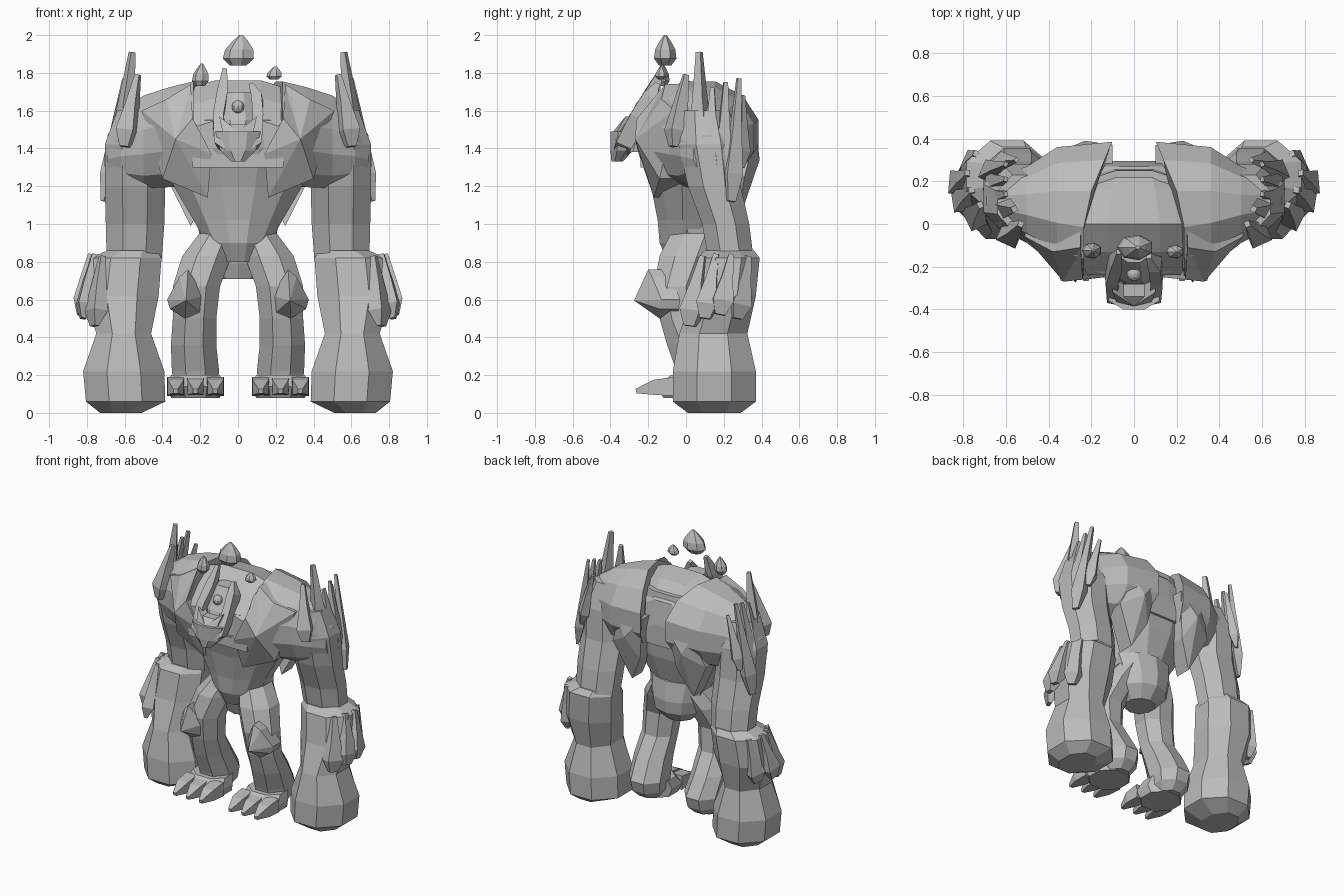
import bpy, bmesh, math
from mathutils import Vector

stone = bpy.data.materials.new("grey stone")
stone.diffuse_color = (0.5, 0.5, 0.5, 1)


def finish(name, bm, side=1):
    """Optionally mirror across x, fix normals and make the object."""
    for v in bm.verts:
        v.co.x *= side
    bmesh.ops.recalc_face_normals(bm, faces=bm.faces)
    me = bpy.data.meshes.new(name)
    bm.to_mesh(me)
    bm.free()
    me.materials.append(stone)
    ob = bpy.data.objects.new(name, me)
    bpy.context.collection.objects.link(ob)
    return ob


def skin(name, rings, side=1):
    """Join rings of points into a closed solid."""
    bm = bmesh.new()
    rows = [[bm.verts.new(p) for p in ring] for ring in rings]
    n = len(rows[0])
    for a, b in zip(rows, rows[1:]):
        for i in range(n):
            j = (i + 1) % n
            bm.faces.new((a[i], a[j], b[j], b[i]))
    bm.faces.new(rows[0])
    bm.faces.new(rows[-1])
    return finish(name, bm, side)


def circle(n):
    k = 1 / math.cos(math.pi / n)
    return [(k * math.cos(math.tau * (i + .5) / n), k * math.sin(math.tau * (i + .5) / n))
            for i in range(n)]


def loft(name, sections, n=8, side=1):
    """Horizontal sections: x, y, z, half width, half depth."""
    return skin(name, [[(x + rx * c, y + ry * s, z) for c, s in circle(n)]
                       for x, y, z, rx, ry in sections], side)


def sweep(name, path, sizes, n=4, side=1, ref=(0, 1, 0)):
    """Sections square to a path, each with two half sizes."""
    pts = [Vector(p) for p in path]
    rings = []
    for i, p in enumerate(pts):
        t = (pts[min(i + 1, len(pts) - 1)] - pts[max(i - 1, 0)]).normalized()
        u = t.cross(Vector(ref)).normalized()
        w = u.cross(t)
        a, b = sizes[i]
        rings.append([p + u * a * c + w * b * s for c, s in circle(n)])
    return skin(name, rings, side)


def plate(name, outline, apex, back, side=1):
    """Faceted armour plate with a raised point and a thickness."""
    bm = bmesh.new()
    f = [bm.verts.new(p) for p in outline]
    b = [bm.verts.new(Vector(p) + Vector(back)) for p in outline]
    top = bm.verts.new(apex)
    n = len(f)
    for i in range(n):
        j = (i + 1) % n
        bm.faces.new((f[i], f[j], top))
        bm.faces.new((f[i], b[i], b[j], f[j]))
    bm.faces.new(b)
    return finish(name, bm, side)


def shard(name, top, low, w, d, side):
    """Long slab of stone lying against the arm."""
    a, b = Vector(top), Vector(low)
    out = Vector((b.x - .5, b.y - .15, 0))
    path = [a, a.lerp(b, .4), a.lerp(b, .78), b]
    sweep(name, path, [(w * .25, d * .3), (w * .55, d * .7), (w, d), (w * .5, d * .3)], 4, side, out)


# Torso, hips and the arched strip over the spine
loft("torso", [(0, .05, .8, .13, .14), (0, .03, .9, .17, .17),
               (0, .03, 1.02, .235, .18), (0, .04, 1.2, .34, .225), (0, .02, 1.4, .42, .27),
               (0, .01, 1.55, .42, .255), (0, .07, 1.67, .32, .18)], 12)
loft("hips", [(0, .06, .71, .1, .1), (0, .08, .79, .17, .15), (0, .08, .88, .19, .16),
              (0, .05, 1.02, .22, .17)], 10)
skin("spine_strip", [[(-w, y, 1.3), (-w, y, z - .05), (-w / 2, y, z - .012), (w / 2, y, z - .012),
                      (w, y, z - .05), (w, y, 1.3)]
                     for y, z, w in ((-.24, 1.56, .24), (-.13, 1.68, .245), (.0, 1.772, .245),
                                     (.16, 1.74, .2), (.27, 1.63, .14), (.295, 1.46, .12))])

for side, tag in ((1, "right"), (-1, "left")):
    # Shoulder caps, inner rims closing toward the spine at the back
    caps = [(.235, .07, 1.475, .315, .28), (.36, .08, 1.46, .28, .265), (.5, .09, 1.435, .18, .245),
            (.62, .10, 1.41, .13, .19), (.69, .11, 1.37, .07, .1)]
    skin(tag + "_shoulder_cap",
         [[(x - (.42 * ry * max(c, 0) if x < .3 else 0), y + ry * c, z + rz * s)
           for c, s in circle(12)] for x, y, z, ry, rz in caps], side)

    # Chest and back armour
    plate(tag + "_chest_plate", [(.25, -.11, 1.74), (.38, -.13, 1.66), (.51, -.06, 1.6),
                                 (.4, -.14, 1.24), (.16, -.17, 1.14), (.14, -.25, 1.37),
                                 (.24, -.26, 1.56)],
          (.33, -.27, 1.45), (0, .13, 0), side)
    plate(tag + "_back_flap", [(.1, .37, 1.5), (.3, .36, 1.45), (.38, .31, 1.25),
                               (.25, .27, .99), (.15, .32, 1.18)],
          (.23, .39, 1.34), (0, -.12, 0), side)

    # Arm
    loft(tag + "_upper_arm", [(.52, .10, 1.6, .12, .13), (.55, .12, 1.42, .155, .16),
                              (.545, .15, 1.2, .16, .14), (.545, .21, 1.0, .155, .125),
                              (.55, .24, .8, .145, .12)], 8, side)
    loft(tag + "_forearm", [(.56, .23, .86, .13, .13), (.595, .225, .82, .19, .165),
                            (.615, .2, .62, .195, .17), (.605, .145, .42, .145, .18),
                            (.605, .15, .22, .215, .22), (.595, .15, .06, .21, .22),
                            (.62, .15, 0, .11, .14)], 8, side)

    # Stone shards on the shoulder and the forearm
    for top, low, w, d in [((.56, .07, 1.91), (.635, .08, 1.28), .055, .045),
                           ((.53, 0, 1.79), (.6, -.07, 1.41), .05, .045),
                           ((.6, .14, 1.72), (.69, .13, 1.28), .045, .03),
                           ((.6, .21, 1.75), (.69, .19, 1.25), .045, .03),
                           ((.6, .28, 1.77), (.71, .24, 1.12), .045, .03),
                           ((.55, .3, 1.68), (.65, .29, 1.3), .04, .03)]:
        shard(tag + "_shoulder_shard", top, low, w, d, side)
    for top, low, w, d in [((.72, .09, .83), (.76, .02, .46), .06, .04),
                           ((.76, .16, .84), (.82, .1, .5), .055, .045),
                           ((.78, .24, .84), (.84, .18, .52), .055, .04),
                           ((.74, .33, .83), (.77, .27, .5), .055, .04)]:
        shard(tag + "_forearm_shard", top, low, w, d, side)

    # Leg, bent forward at the knee and back at the heel
    loft(tag + "_leg", [(.105, .05, .95, .1, .13), (.165, .0, .83, .13, .14),
                        (.22, -.05, .67, .125, .12), (.23, -.03, .5, .115, .11),
                        (.235, .035, .36, .12, .135), (.225, .1, .22, .125, .15),
                        (.225, .1, .14, .115, .13), (.225, .08, .085, .08, .09)], 8, side)
    plate(tag + "_knee_guard", [(.265, -.2, .76), (.31, -.18, .72), (.375, -.13, .6), (.36, -.14, .55),
                                (.28, -.14, .5), (.2, -.14, .53), (.18, -.14, .62)],
          (.275, -.275, .595), (0, .1, 0), side)
    loft(tag + "_foot", [(.225, .01, .08, .13, .13), (.225, -.01, .14, .147, .145),
                         (.225, .03, .2, .13, .11)], 8, side)
    for x in (.12, .225, .33):
        sweep(tag + "_toe", [(x, -.06, .14), (x, -.17, .135), (x, -.265, .115)],
              [(.045, .05), (.042, .04), (.012, .012)], 4, side, (0, 0, 1))

# Head: skull, jaw, lip and a horseshoe rim ending in uneven horns
loft("skull", [(0, -.25, 1.38, .08, .08), (0, -.2, 1.55, .1, .07), (0, -.13, 1.7, .07, .05)], 8)
loft("jaw", [(0, -.365, 1.33, .035, .03), (0, -.34, 1.39, .095, .06), (0, -.33, 1.49, .12, .07)], 8)
plate("lip", [(-.1, -.32, 1.57), (-.05, -.34, 1.53), (.05, -.34, 1.53), (.1, -.32, 1.57),
              (.08, -.37, 1.48), (0, -.39, 1.44), (-.08, -.37, 1.48)],
      (0, -.385, 1.49), (0, .06, 0))
sweep("face_rim", [(-.07, -.13, 1.82), (-.085, -.18, 1.69), (-.105, -.25, 1.56), (-.09, -.33, 1.43),
                   (0, -.36, 1.375), (.09, -.33, 1.43), (.105, -.25, 1.56), (.1, -.19, 1.67),
                   (.07, -.15, 1.74)],
      [(.012, .012), (.028, .04), (.028, .05), (.03, .045), (.03, .035),
       (.03, .045), (.028, .05), (.028, .04), (.012, .012)])
bm = bmesh.new()
bmesh.ops.create_uvsphere(bm, u_segments=10, v_segments=7, radius=.035)
bmesh.ops.translate(bm, verts=bm.verts, vec=(0, -.235, 1.62))
finish("eye", bm)

# Floating rocks, broad below and narrowed toward the top
for x, y, z, rx, ry, rz in [(.01, -.11, 1.92, .078, .055, .08), (-.195, -.125, 1.79, .042, .035, .06),
                            (.195, -.13, 1.8, .038, .03, .035)]:
    loft("floating_rock", [(x + rx * .1 * h, y, z + rz * h, rx * r, ry * r)
                           for h, r in ((-1, .55), (-.55, 1), (.05, .9), (.6, .5), (1, .12))], 7)
